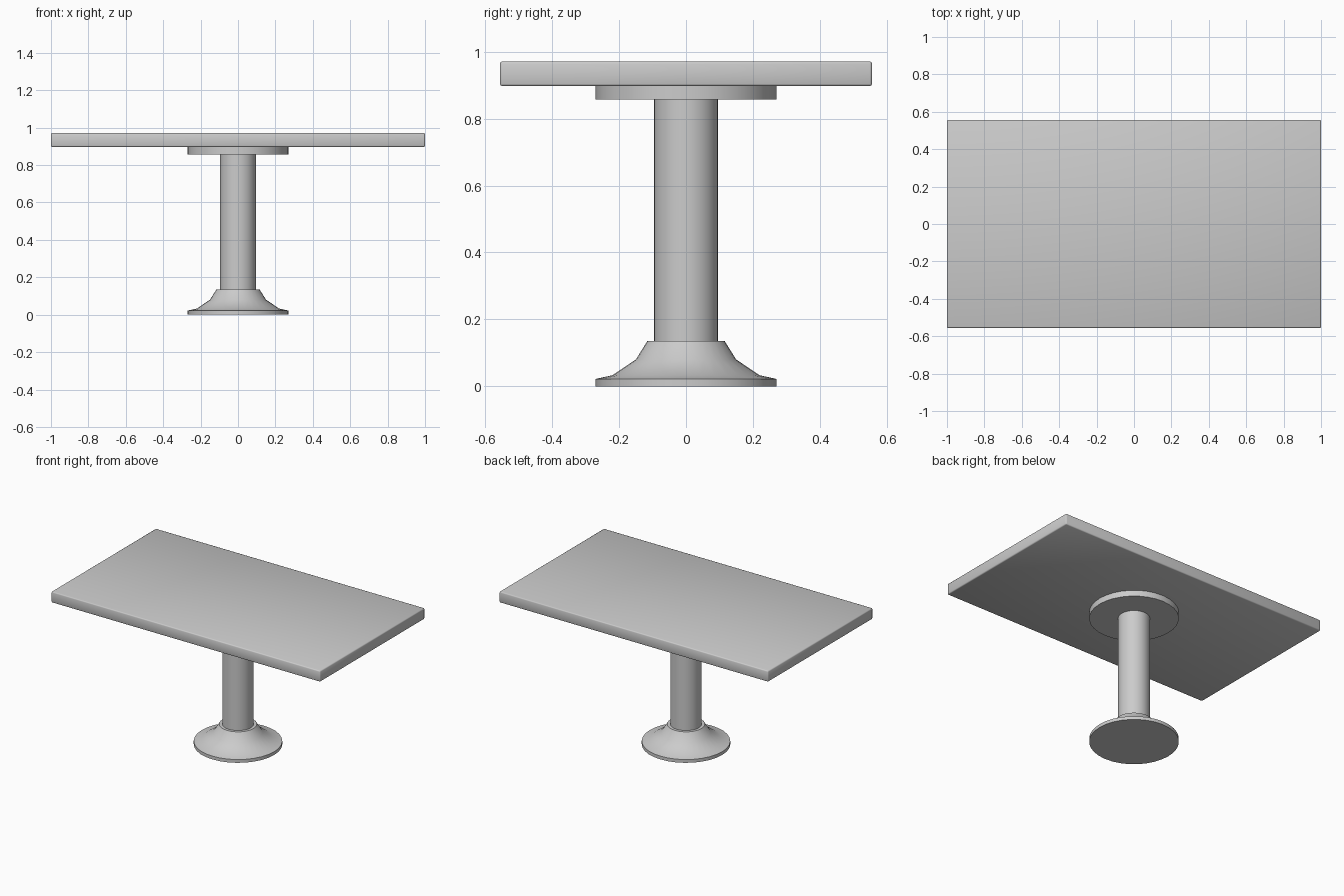
import bpy, bmesh, math

if "Cube" in bpy.data.objects:
    bpy.data.objects.remove(bpy.data.objects["Cube"])

SIDES = 32


def finish(name, bm, angle=40):
    bmesh.ops.recalc_face_normals(bm, faces=bm.faces)
    mesh = bpy.data.meshes.new(name)
    bm.to_mesh(mesh)
    bm.free()
    obj = bpy.data.objects.new(name, mesh)
    bpy.context.collection.objects.link(obj)
    bpy.ops.object.select_all(action='DESELECT')
    obj.select_set(True)
    bpy.context.view_layer.objects.active = obj
    bpy.ops.object.shade_smooth_by_angle(angle=math.radians(angle))
    return obj


def turned(name, profile):
    """Closed solid of revolution from (radius, z) points, bottom to top."""
    bm = bmesh.new()
    rings = [[bm.verts.new((r * math.cos(2 * math.pi * i / SIDES),
                            r * math.sin(2 * math.pi * i / SIDES), z))
              for i in range(SIDES)] for r, z in profile]
    for low, high in zip(rings, rings[1:]):
        for i in range(SIDES):
            j = (i + 1) % SIDES
            bm.faces.new((low[i], low[j], high[j], high[i]))
    bm.faces.new(rings[0])
    bm.faces.new(rings[-1])
    return finish(name, bm)


# Flared pedestal foot
turned("pedestal_base", [(0.27, 0), (0.27, 0.022), (0.22, 0.033),
                         (0.15, 0.08), (0.115, 0.136)])

# Column and mounting plate, touching the parts they join
turned("column", [(0.096, 0.136), (0.096, 0.857)])
turned("mounting_plate", [(0.27, 0.857), (0.27, 0.897)])

# Rectangular top with softened edges
bm = bmesh.new()
bmesh.ops.create_cube(bm, size=1)
bmesh.ops.scale(bm, vec=(2.0, 1.112, 0.074), verts=bm.verts)
bmesh.ops.translate(bm, vec=(0, 0, 0.934), verts=bm.verts)
bmesh.ops.bevel(bm, geom=bm.edges[:], offset=0.007, segments=2,
                profile=0.5, affect='EDGES')
finish("table_top", bm, 50)
